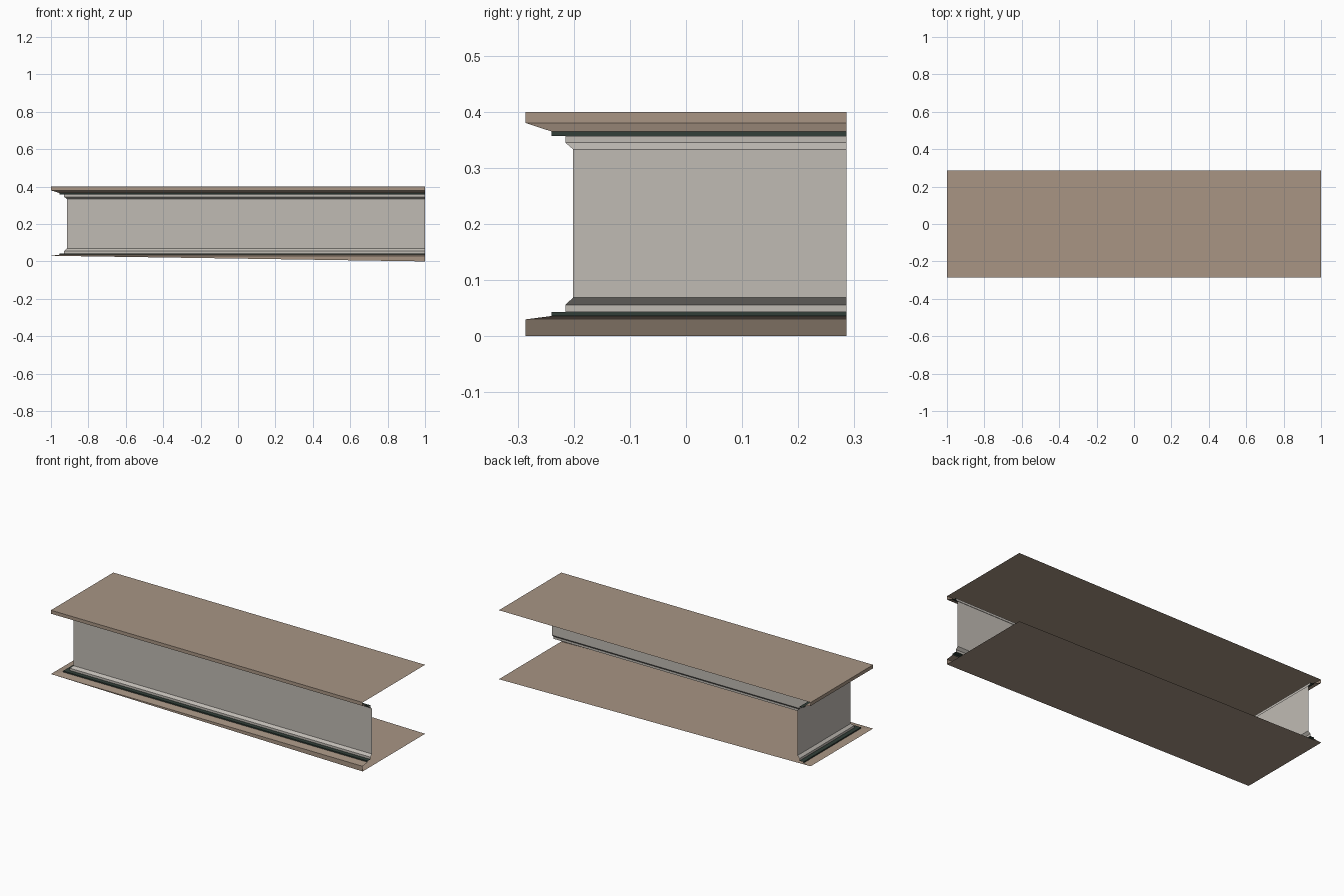
import bpy

if "Cube" in bpy.data.objects:
    bpy.data.objects.remove(bpy.data.objects["Cube"])


def material(name, rgb):
    m = bpy.data.materials.new(name)
    lin = [((c / 255 + 0.055) / 1.055) ** 2.4 for c in rgb]
    m.diffuse_color = (*lin, 1)
    m.use_nodes = True
    m.node_tree.nodes["Principled BSDF"].inputs["Base Color"].default_value = m.diffuse_color
    return m


TAN = material("tan trim", (168, 149, 132))
GRAY = material("warm gray wall", (192, 187, 180))
GREEN = material("dark green fillet", (50, 63, 56))

X, Y = 1.0, 0.286  # half length, half depth


def add_object(name, verts, faces, mat):
    mesh = bpy.data.meshes.new(name)
    mesh.from_pydata(verts, [], faces)
    mesh.materials.append(mat)
    obj = bpy.data.objects.new(name, mesh)
    bpy.context.collection.objects.link(obj)


def sweep(name, profile, mat):
    """Sweep (inset, z) points, listed downwards, along the left and front sides."""
    verts, faces = [], []
    for inset, z in profile:
        verts += [(-X + inset, Y, z), (-X + inset, -Y + inset, z), (X, -Y + inset, z)]
    for row in range(len(profile) - 1):
        for i in range(2):
            a = row * 3 + i
            faces.append((a + 3, a + 4, a + 1, a))
    add_object(name, verts, faces, mat)


# Mitred mouldings and wall, open at the back and the right
sweep("upper_trim", [(0, 0.4), (0, 0.38), (0.046, 0.365)], TAN)
sweep("upper_fillet", [(0.046, 0.365), (0.046, 0.357), (0.071, 0.357)], GREEN)
sweep("wall", [(0.071, 0.357), (0.071, 0.345), (0.085, 0.333),
               (0.085, 0.069), (0.071, 0.056), (0.071, 0.043)], GRAY)
sweep("lower_fillet", [(0.071, 0.043), (0.046, 0.043), (0.046, 0.036)], GREEN)
sweep("lower_trim", [(0.046, 0.036), (0, 0.03)], TAN)

# Top sheet
add_object("top_sheet", [(-X, -Y, 0.4), (X, -Y, 0.4), (X, Y, 0.4), (-X, Y, 0.4)],
           [(0, 1, 2, 3)], TAN)

# Bottom sheet slopes down to the right, with a wedge-shaped front edge
add_object("bottom_sheet", [(-X, -Y, 0.03), (X, -Y, 0), (X, Y, 0), (-X, Y, 0.03)],
           [(0, 3, 2, 1)], TAN)
add_object("bottom_front_edge", [(-X, -Y, 0.03), (X, -Y, 0), (X, -Y, 0.03)],
           [(0, 1, 2)], TAN)
